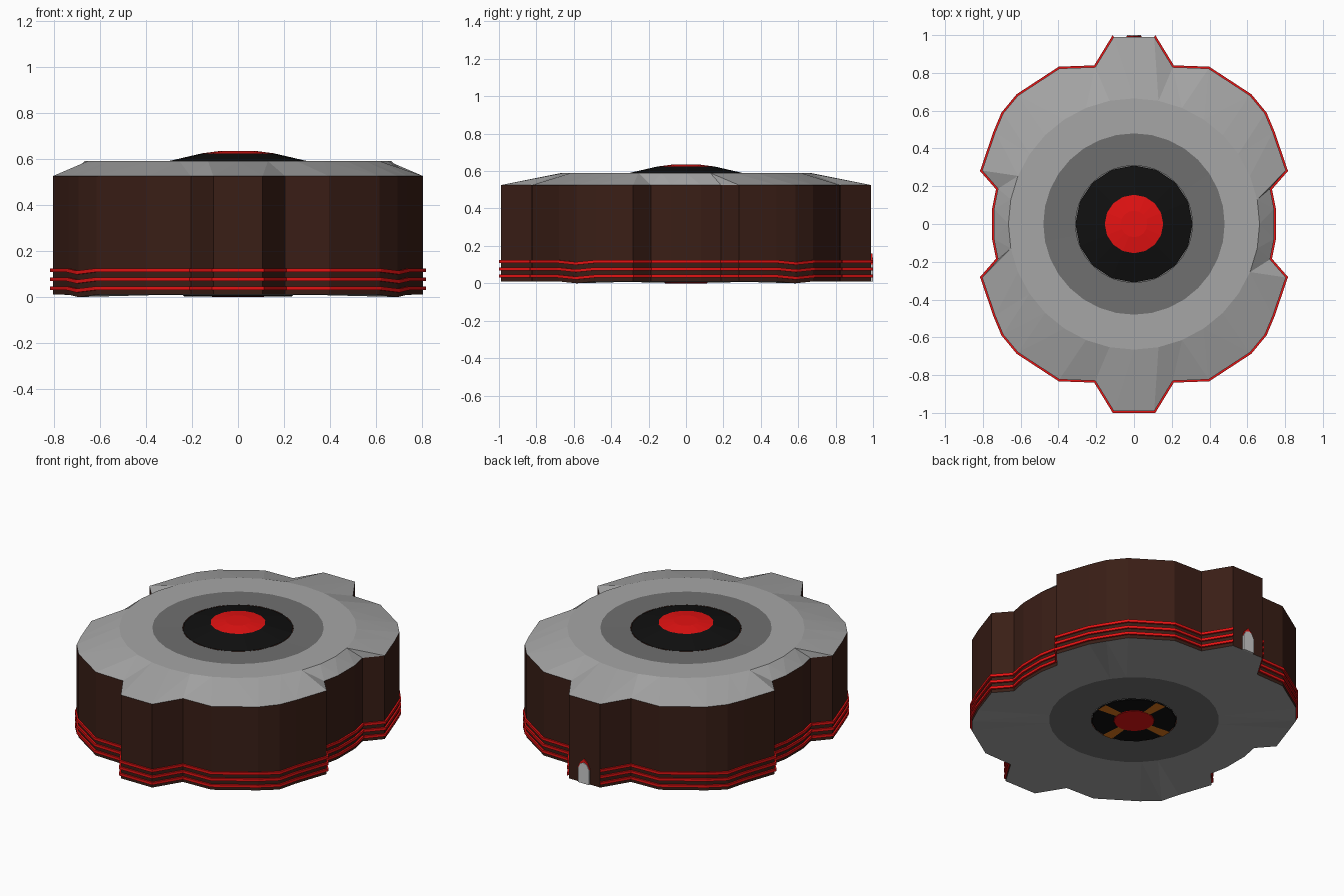
import bpy
from math import sin, cos, pi, atan2, hypot

if "Cube" in bpy.data.objects:
    bpy.data.objects.remove(bpy.data.objects["Cube"])


def material(name, rgb):
    m = bpy.data.materials.new(name)
    m.diffuse_color = (*rgb, 1)
    m.use_nodes = True
    m.node_tree.nodes["Principled BSDF"].inputs["Base Color"].default_value = m.diffuse_color
    return m


GREY = material("roof_grey", (0.38, 0.38, 0.38))
DARK = material("dark_grey", (0.16, 0.16, 0.16))
BLACK = material("black", (0.005, 0.005, 0.005))
RED = material("red", (0.78, 0.006, 0.006))
BROWN = material("dark_brown", (0.042, 0.013, 0.008))
ORANGE = material("orange", (0.75, 0.19, 0.01))
WHITE = material("pale", (0.75, 0.75, 0.75))


def add(name, verts, faces, mat, flip=False):
    me = bpy.data.meshes.new(name)
    me.from_pydata(verts, [], [f[::-1] if flip else f for f in faces])
    me.materials.append(mat)
    ob = bpy.data.objects.new(name, me)
    bpy.context.collection.objects.link(ob)
    return ob


def circle(r, z, n):
    return [(r * cos(2 * pi * i / n), r * sin(2 * pi * i / n), z) for i in range(n)]


def lathe(name, profile, n, mat, flip=False, cap=False):
    """Rings listed from outside to inside, optionally closed in the middle."""
    verts = [v for r, z in profile for v in circle(r, z, n)]
    faces = [(k * n + i, k * n + (i + 1) % n, (k + 1) * n + (i + 1) % n, (k + 1) * n + i)
             for k in range(len(profile) - 1) for i in range(n)]
    if cap:
        faces.append(tuple((len(profile) - 1) * n + i for i in range(n)))
    return add(name, verts, faces, mat, flip)


# Plan outline: one quarter, mirrored to all four
Q = [(.741, .08), (.72, .187), (.804, .283), (.735, .485), (.693, .585),
     (.614, .68), (.395, .823), (.205, .83), (.107, .99)]
OUT = (Q + [(-x, y) for x, y in Q[::-1]] + [(-x, -y) for x, y in Q]
       + [(x, -y) for x, y in Q[::-1]])
N = len(OUT)


def dip(i):
    """The lower edge sags a little at one corner of each quarter."""
    return -.01 if abs(abs(OUT[i][0]) - .693) < .001 else 0


def offset(d):
    """Outline pushed outward by d with mitred corners."""
    res = []
    for i in range(N):
        p, c, q = OUT[i - 1], OUT[i], OUT[(i + 1) % N]
        normals = []
        for a, b in ((p, c), (c, q)):
            l = hypot(b[0] - a[0], b[1] - a[1])
            normals.append(((b[1] - a[1]) / l, -(b[0] - a[0]) / l))
        (ax, ay), (bx, by) = normals
        k = d / (1 + ax * bx + ay * by)
        res.append((c[0] + (ax + bx) * k, c[1] + (ay + by) * k))
    return res


def skirt(name, outer, inner, mat, flip=False):
    """Triangle bridge between two loops with different counts."""
    n, m = len(outer), len(inner)

    def ang(loop, k):
        v = loop[k % len(loop)]
        return atan2(v[1], v[0]) % (2 * pi) + 2 * pi * (k // len(loop))
    i = j = 0
    faces = []
    while i < n or j < m:
        if j >= m or (i < n and ang(outer, i + 1) <= ang(inner, j + 1)):
            faces.append((i % n, (i + 1) % n, n + j % m))
            i += 1
        else:
            faces.append((i % n, n + (j + 1) % m, n + j % m))
            j += 1
    return add(name, outer + inner, faces, mat, flip)


# Brown outer wall
TOP = .525
low = [(x, y, .01 + dip(i)) for i, (x, y) in enumerate(OUT)]
high = [(x, y, TOP) for x, y in OUT]
add("outer_wall", low + high,
    [(i, (i + 1) % N, N + (i + 1) % N, N + i) for i in range(N)], BROWN)

# Sloping roof and its rings
skirt("roof_slope", high, circle(.665, .59, 32), GREY)
lathe("roof_ring", [(.665, .59), (.48, .59)], 32, GREY)
lathe("roof_inner_ring", [(.48, .59), (.31, .588)], 32, DARK)
lathe("dome_collar", [(.31, .588), (.155, .624)], 16, BLACK)
lathe("dome_cap", [(.155, .624), (.07, .635)], 16, RED, cap=True)

# Underside
skirt("floor_plate", low, circle(.475, .009, 32), GREY, flip=True)
lathe("floor_ring", [(.475, .009), (.24, .008)], 32, DARK, flip=True)
lathe("floor_hub", [(.24, .008), (.235, .003)], 16, BLACK, flip=True, cap=True)
lathe("floor_button", [(.115, .003), (.112, 0)], 16, RED, flip=True, cap=True)
for k in range(4):
    c, s = cos(k * pi / 2), sin(k * pi / 2)
    pts = [(.105, -.022), (.236, -.034), (.236, .034), (.105, .022)]
    add("floor_spoke", [(a * c - b * s, a * s + b * c, .001) for a, b in pts],
        [(0, 1, 2, 3)], ORANGE, flip=True)

# Three red bands, left open on the back face where the door is
rim = offset(.01)
for z in (.03, .069, .108):
    verts = []
    for i in range(N):
        zz = z + dip(i)
        verts += [(*OUT[i], zz), (*rim[i], zz), (*rim[i], zz + .016), (*OUT[i], zz + .016)]
    faces = []
    for i in range(N):
        a, b = 4 * i, 4 * ((i + 1) % N)
        if i != len(Q) - 1:
            faces += [(a + k, b + k, b + k + 1, a + k + 1) for k in range(3)]
    e = 4 * (len(Q) - 1)
    faces += [(e, e + 1, e + 2, e + 3), (e + 7, e + 6, e + 5, e + 4)]
    add("wall_band", verts, faces, RED)


# Door at the back: pale arch with a red peak behind it
def slab(name, pts, y0, y1, mat):
    n = len(pts)
    add(name, [(x, y0, z) for x, z in pts] + [(x, y1, z) for x, z in pts],
        [tuple(range(n)), tuple(range(2 * n - 1, n - 1, -1))]
        + [(i, n + i, n + (i + 1) % n, (i + 1) % n) for i in range(n)], mat)


slab("door", [(-.037, .01), (.037, .01), (.037, .10), (.022, .128), (0, .138),
              (-.022, .128), (-.037, .10)], .985, 1.0, WHITE)
slab("door_peak", [(-.04, .10), (.04, .10), (.025, .135), (0, .16), (-.025, .135)],
     .985, .996, RED)
